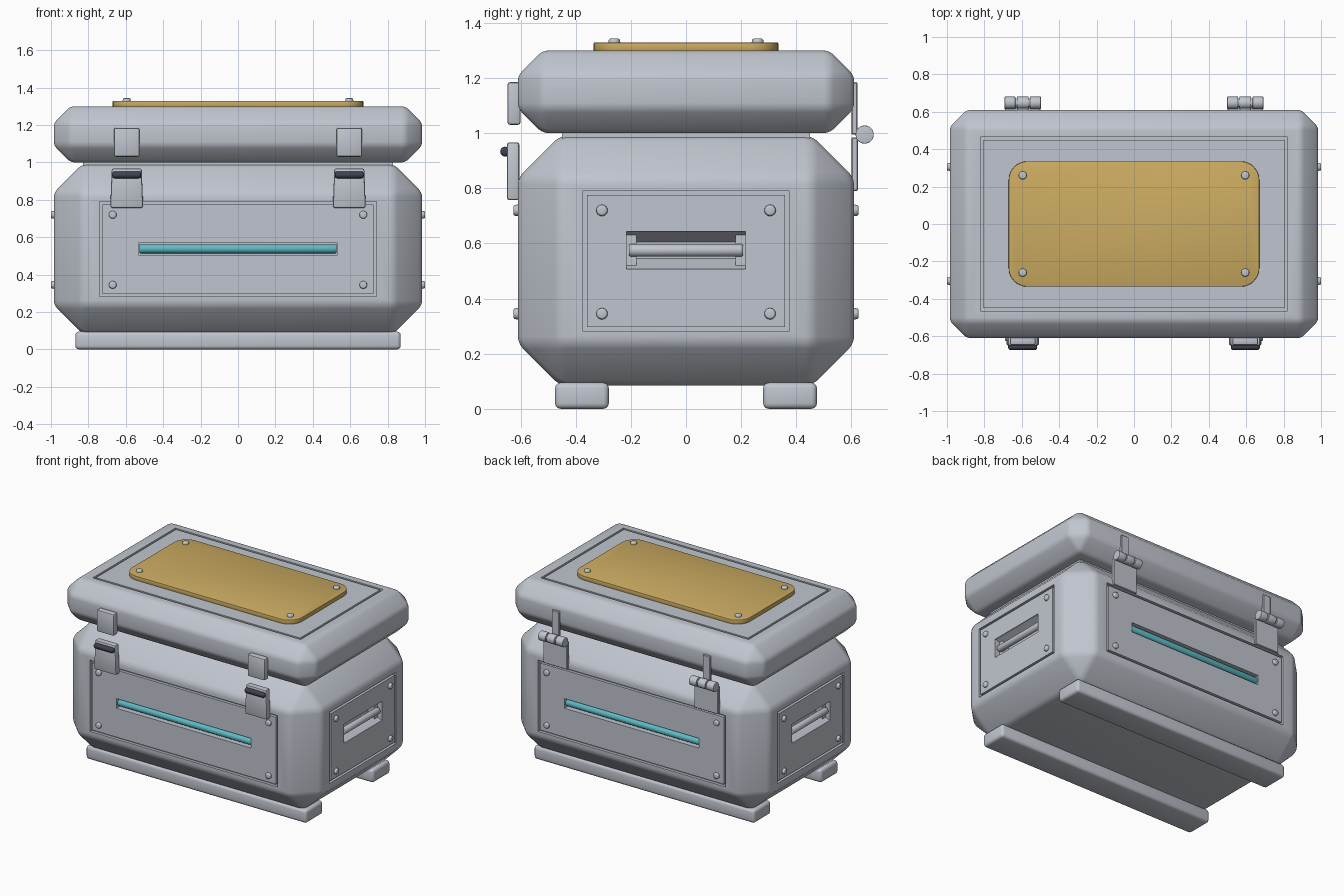
import bpy, bmesh, math
from mathutils import Matrix, Vector

if "Cube" in bpy.data.objects:
    bpy.data.objects.remove(bpy.data.objects["Cube"])


def material(name, rgb):
    m = bpy.data.materials.new(name)
    m.diffuse_color = (*rgb, 1)
    m.use_nodes = True
    m.node_tree.nodes["Principled BSDF"].inputs["Base Color"].default_value = m.diffuse_color
    return m


GREY = material("light grey", (0.53, 0.56, 0.62))
OCHRE = material("ochre", (0.60, 0.41, 0.12))
TEAL = material("teal", (0.11, 0.50, 0.56))
DARK = material("dark slate", (0.05, 0.053, 0.08))


def apply(ob, mod):
    bpy.context.view_layer.objects.active = ob
    bpy.ops.object.modifier_apply(modifier=mod.name)


def smooth(ob, angle=35):
    bpy.ops.object.select_all(action='DESELECT')
    ob.select_set(True)
    bpy.context.view_layer.objects.active = ob
    bpy.ops.object.shade_smooth_by_angle(angle=math.radians(angle))


def make(name, bm, mat):
    bmesh.ops.recalc_face_normals(bm, faces=bm.faces)
    me = bpy.data.meshes.new(name)
    bm.to_mesh(me)
    bm.free()
    me.materials.append(mat)
    ob = bpy.data.objects.new(name, me)
    bpy.context.collection.objects.link(ob)
    return ob


def bevel(ob, width, segments=1):
    m = ob.modifiers.new("bevel", 'BEVEL')
    m.width, m.segments = width, segments
    m.limit_method, m.angle_limit = 'ANGLE', math.radians(25)
    apply(ob, m)


def box(name, lo, hi, mat=GREY, rounding=0, segments=2):
    lo, hi = Vector(lo), Vector(hi)
    bm = bmesh.new()
    bmesh.ops.create_cube(bm, size=1)
    for v in bm.verts:
        v.co = Vector([(lo[i] + hi[i]) / 2 + v.co[i] * abs(hi[i] - lo[i]) for i in range(3)])
    ob = make(name, bm, mat)
    if rounding:
        bevel(ob, rounding, segments)
        smooth(ob)
    return ob


def rod(name, centre, radius, length, axis, mat=GREY, rounding=0, r2=None, sides=24):
    bm = bmesh.new()
    bmesh.ops.create_cone(bm, cap_ends=True, segments=sides, radius1=radius,
                          radius2=radius if r2 is None else r2, depth=length)
    rot = Vector((0, 0, 1)).rotation_difference(Vector(axis)).to_matrix().to_4x4()
    bm.transform(Matrix.Translation(centre) @ rot)
    ob = make(name, bm, mat)
    if rounding:
        bevel(ob, rounding, 3)
    smooth(ob)
    return ob


def prism(name, profile, mat, place):
    """Two lists of matching corners, one at each end."""
    bm = bmesh.new()
    a, b = ([bm.verts.new(place(p, s)) for p in profile] for s in (-1, 1))
    bm.faces.new(a)
    bm.faces.new(b)
    for i in range(len(a)):
        j = (i + 1) % len(a)
        bm.faces.new((a[i], a[j], b[j], b[i]))
    return make(name, bm, mat)


def cut(targets, cutter):
    for t in targets:
        m = t.modifiers.new("cut", 'BOOLEAN')
        m.operation, m.solver, m.object = 'DIFFERENCE', 'EXACT', cutter
        apply(t, m)
    bpy.data.objects.remove(cutter, do_unlink=True)


def screw(name, base, axis, r=0.022, h=0.016):
    axis = Vector(axis)
    rod(name, Vector(base) + axis * (h / 2 - 0.004), r, h + 0.008, axis, GREY, 0.006, r * 0.85, 16)


X, Y = 0.985, 0.61

# chamfered body and lid
body = box("body", (-X, -Y, 0.085), (X, Y, 0.99))
bevel(body, 0.152)
bevel(body, 0.025, 3)
lid = box("lid", (-X, -Y, 1.0), (X, Y, 1.3))
bevel(lid, 0.09)
bevel(lid, 0.02, 3)
box("seal", (-0.83, -0.45, 0.98), (0.83, 0.45, 1.01), GREY)

# long runners underneath
for s, side in ((-1, "front"), (1, "back")):
    box(side + "_runner", (-0.87, s * 0.28, 0), (0.87, s * 0.475, 0.095), GREY, 0.02, 3)

# front and back panels with light strips
for s, side in ((-1, "front"), (1, "back")):
    cut([body], box("cutter", (-0.74, s * (Y - 0.02), 0.282), (0.74, s * 0.7, 0.79)))
    panel = box(side + "_panel", (-0.725, s * (Y - 0.025), 0.297), (0.725, s * Y, 0.775))
    cut([body, panel], box("cutter", (-0.53, s * (Y - 0.05), 0.503), (0.53, s * 0.7, 0.572)))
    rod(side + "_light_strip", (0, s * (Y - 0.024), 0.538), 0.024, 1.055, (1, 0, 0), TEAL, 0.006)
    for x in (-0.67, 0.67):
        for z in (0.345, 0.72):
            screw(side + "_screw", (x, s * Y, z), (0, s, 0))

# side panels with recessed carry handles
for s, side in ((-1, "left"), (1, "right")):
    cut([body], box("cutter", (s * (X - 0.02), -0.375, 0.282), (s * 1.1, 0.375, 0.79)))
    panel = box(side + "_panel", (s * (X - 0.025), -0.36, 0.297), (s * X, 0.36, 0.775))
    pocket = [(X + 0.02, 0.508), (X - 0.01, 0.508), (0.90, 0.545),
              (0.90, 0.605), (X - 0.01, 0.643), (X + 0.02, 0.643)]
    cut([body, panel], prism("cutter", pocket, GREY,
                             lambda p, e: (s * p[0], e * 0.215, p[1])))
    for e in (-1, 1):
        box(side + "_handle_mount", (s * 0.89, e * 0.18, 0.51), (s * 0.95, e * 0.218, 0.64))
    rod(side + "_handle", (s * 0.958, 0, 0.575), 0.023, 0.415, (0, 1, 0), GREY, 0.008)
    for y in (-0.305, 0.305):
        for z in (0.345, 0.72):
            screw(side + "_screw", (s * X, y, z), (s, 0, 0))

# lid groove, inset panel and name plate
cut([lid], box("cutter", (-0.82, -0.465, 1.28), (0.82, 0.465, 1.4)))
box("lid_panel", (-0.805, -0.45, 1.275), (0.805, 0.45, 1.3))
corner = 0.10
outline = []
for k, (sx, sy) in enumerate(((1, 1), (-1, 1), (-1, -1), (1, -1))):
    for i in range(9):
        a = math.pi / 2 * (k + i / 8)
        outline.append((sx * (0.67 - corner) + corner * math.cos(a),
                        sy * (0.335 - corner) + corner * math.sin(a)))
plate = prism("top_plate", outline, OCHRE, lambda p, e: (p[0], p[1], 1.3125 + e * 0.0165))
bevel(plate, 0.004, 2)
smooth(plate)
for x in (-0.595, 0.595):
    for y in (-0.26, 0.26):
        screw("plate_screw", (x, y, 1.329), (0, 0, 1), 0.023, 0.014)

for s in (-1, 1):
    cx = s * 0.595
    # front latches
    box("latch_catch", (cx - 0.068, -0.648, 1.03), (cx + 0.068, -0.60, 1.185), GREY, 0.01)
    shape = [(-0.088, 0.757), (0.088, 0.757), (0.08, 0.967), (-0.08, 0.967)]
    latch = prism("latch_lever", shape, GREY, lambda p, e: (cx + p[0], -0.627 + e * 0.023, p[1]))
    bevel(latch, 0.01, 2)
    smooth(latch)
    rod("latch_grip", (cx, -0.656, 0.933), 0.018, 0.155, (1, 0, 0), DARK, 0.012)
    # back hinges
    box("hinge_lower_leaf", (cx - 0.095, 0.60, 0.79), (cx + 0.095, 0.624, 0.985), GREY, 0.004, 1)
    box("hinge_upper_leaf", (cx - 0.03, 0.60, 0.995), (cx + 0.03, 0.622, 1.185), GREY, 0.004, 1)
    rod("hinge_pin", (cx, 0.648, 0.995), 0.024, 0.18, (1, 0, 0))
    for dx, w in ((-0.068, 0.058), (0, 0.062), (0.068, 0.058)):
        rod("hinge_knuckle", (cx + dx, 0.648, 0.995), 0.033, w, (1, 0, 0), GREY, 0.003)

smooth(body, 30)
smooth(lid, 30)
